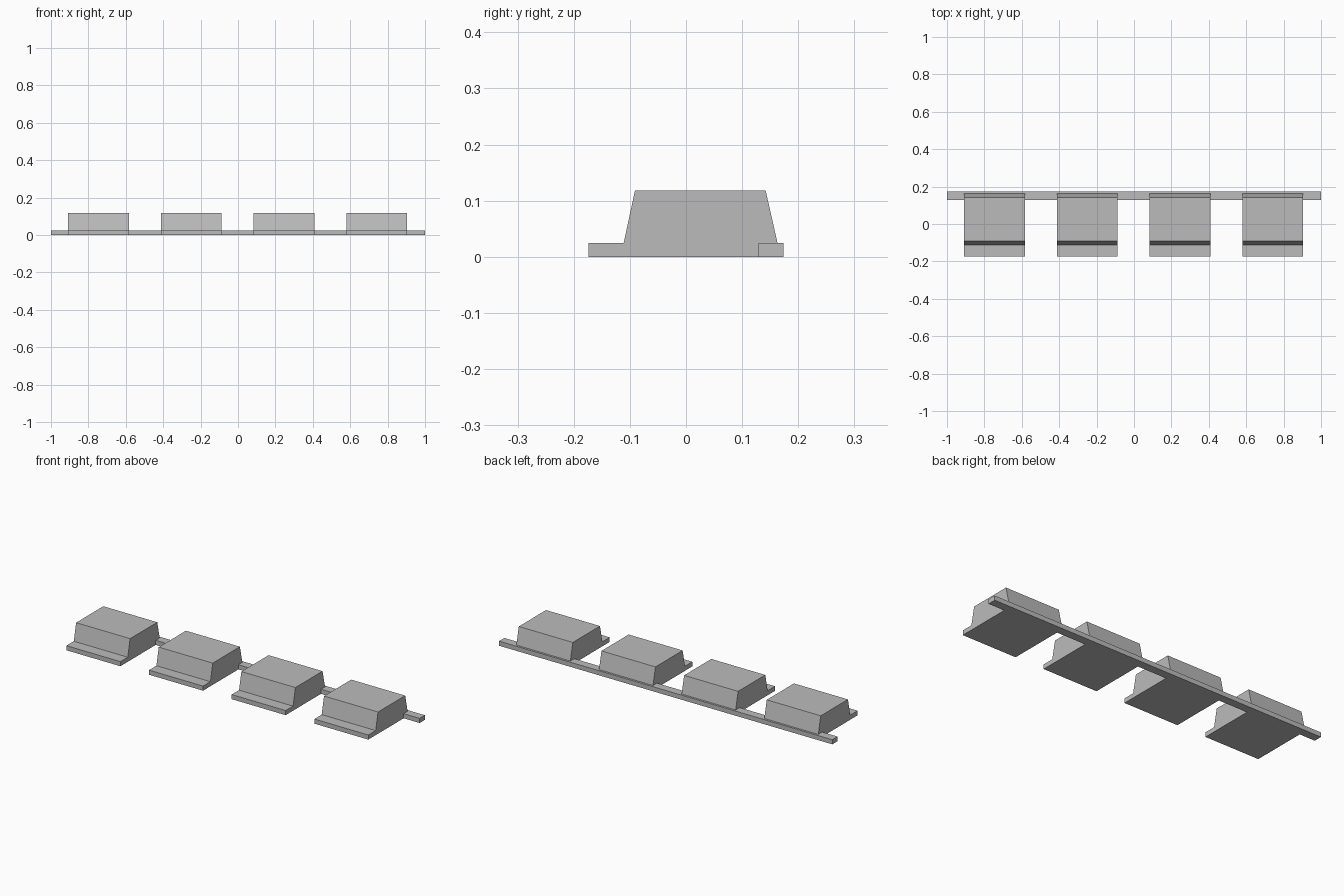
import bpy
import bmesh

cube = bpy.data.objects.get("Cube")
if cube:
    bpy.data.objects.remove(cube, do_unlink=True)

grey = bpy.data.materials.new("plain_grey")
grey.use_nodes = True
colour = (0.5, 0.5, 0.5, 1)
grey.diffuse_color = colour
grey.node_tree.nodes["Principled BSDF"].inputs["Base Color"].default_value = colour


def extrude_profile(name, profile, centre, width):
    """Extrude a (y, z) profile along x, centred on the given x."""
    bm = bmesh.new()
    face = bm.faces.new([bm.verts.new((centre - width / 2, y, z)) for y, z in profile])
    result = bmesh.ops.extrude_face_region(bm, geom=[face])
    moved = [v for v in result["geom"] if isinstance(v, bmesh.types.BMVert)]
    bmesh.ops.translate(bm, verts=moved, vec=(width, 0, 0))
    bmesh.ops.recalc_face_normals(bm, faces=bm.faces)
    mesh = bpy.data.meshes.new(name)
    bm.to_mesh(mesh)
    bm.free()
    mesh.materials.append(grey)
    obj = bpy.data.objects.new(name, mesh)
    bpy.context.scene.collection.objects.link(obj)
    return obj


DEPTH = 0.174
BASE = 0.025
TOP = 0.118
BAR_FRONT = 0.129

# Long bar joining the blocks at the back
extrude_profile("back_bar", [(BAR_FRONT, 0), (DEPTH, 0), (DEPTH, BASE), (BAR_FRONT, BASE)], 0, 2)

# Tapered block with a flat front lip, resting on the bar
block = [(-DEPTH, 0), (BAR_FRONT, 0), (BAR_FRONT, BASE), (0.163, BASE),
         (0.142, TOP), (-0.091, TOP), (-0.111, BASE), (-DEPTH, BASE)]
for i in range(4):
    extrude_profile(f"block_{i + 1}", block, -0.746 + 0.496 * i, 0.324)
